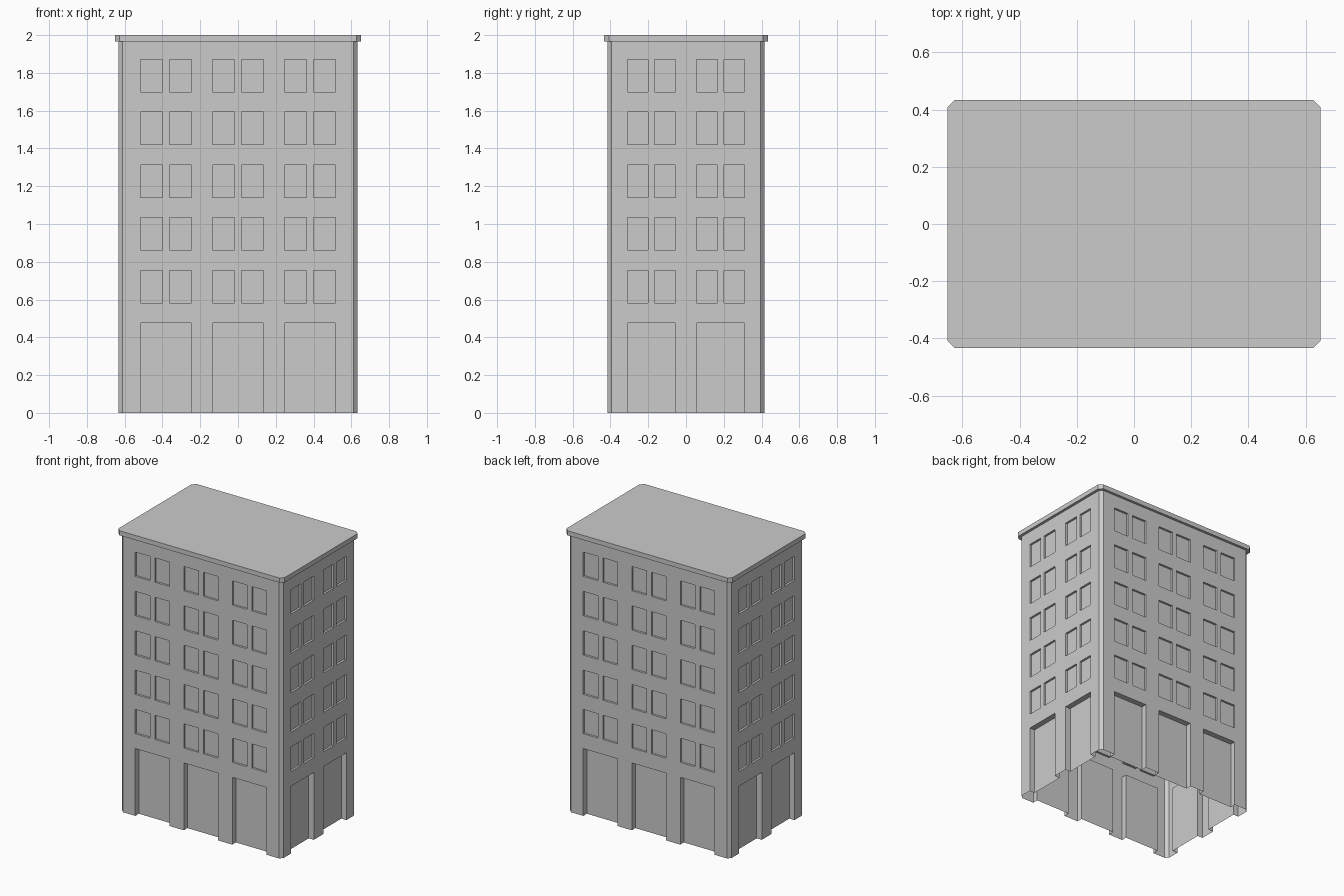
import bpy, bmesh
from mathutils import Matrix, Vector
from math import pi

if "Cube" in bpy.data.objects:
    bpy.data.objects.remove(bpy.data.objects["Cube"])

HX, HY, CH = 0.633, 0.415, 0.021      # body half sizes and corner chamfer
DOOR, WIN = 0.04, 0.015               # recess depths
WALL_TOP, TOP = 1.967, 2.0

# Height lines: ground, door top, then sill and head of five window rows
zs = [0, 0.477]
for i in range(5):
    zs += [0.583 + 0.279 * i, 0.755 + 0.279 * i]
zs.append(WALL_TOP)


def finish(name, bm):
    bmesh.ops.remove_doubles(bm, verts=bm.verts, dist=0.0005)
    bmesh.ops.recalc_face_normals(bm, faces=bm.faces)
    mesh = bpy.data.meshes.new(name)
    bm.to_mesh(mesh)
    bm.free()
    obj = bpy.data.objects.new(name, mesh)
    bpy.context.collection.objects.link(obj)
    return obj


def facade(bm, half, dist, bays, angle):
    """Wall of grid cells; recessed cells get side faces where depth changes."""
    rot = Matrix.Rotation(angle, 3, 'Z')
    xs = [-half] + [x for bay in bays for x in bay] + [half]

    def depth(i, j):
        k = (i - 1) % 4               # 0 window, 1 mullion, 2 window, 3 pier
        if i <= 0 or i >= len(xs) - 2 or k == 3:
            return 0
        if j == 0:
            return DOOR
        return WIN if j % 2 == 0 and j < len(zs) - 1 and k != 1 else 0

    def quad(*pts):
        bm.faces.new([bm.verts.new(rot @ Vector((x, d - dist, z))) for x, d, z in pts])

    for i in range(len(xs) - 1):
        for j in range(len(zs) - 1):
            x0, x1, z0, z1 = xs[i], xs[i + 1], zs[j], zs[j + 1]
            d = depth(i, j)
            quad((x0, d, z0), (x1, d, z0), (x1, d, z1), (x0, d, z1))
            if i < len(xs) - 2:
                e = depth(i + 1, j)
                if e != d:
                    quad((x1, d, z0), (x1, e, z0), (x1, e, z1), (x1, d, z1))
            if j < len(zs) - 2:
                e = depth(i, j + 1)
                if e != d:
                    quad((x0, d, z1), (x1, d, z1), (x1, e, z1), (x0, e, z1))


def octagon(hx, hy, c, z):
    return [Vector((x, y, z)) for x, y in (
        (-hx + c, -hy), (hx - c, -hy), (hx, -hy + c), (hx, hy - c),
        (hx - c, hy), (-hx + c, hy), (-hx, hy - c), (-hx, -hy + c))]


# Walls: three bays on the long sides, two on the short sides, open underneath
long_bays = [(c - 0.135 + s, c - 0.0185 + s, c + 0.0185 + s, c + 0.135 + s)
             for c, s in ((-0.381, 0), (0, 0), (0.381, 0))]
long_bays = [tuple(c + o for o in (-0.135, -0.0185, 0.0185, 0.135)) for c in (-0.381, 0, 0.381)]
short_bays = [tuple(c + o for o in (-0.128, -0.017, 0.017, 0.128)) for c in (-0.183, 0.183)]
bm = bmesh.new()
for k in range(4):
    if k % 2 == 0:
        facade(bm, HX - CH, HY, long_bays, k * pi / 2)
    else:
        facade(bm, HY - CH, HX, short_bays, k * pi / 2)

# Chamfered corner strips
for z0, z1 in zip(zs, zs[1:]):
    lo, hi = octagon(HX, HY, CH, z0), octagon(HX, HY, CH, z1)
    for a in (1, 3, 5, 7):
        b = (a + 1) % 8
        bm.faces.new([bm.verts.new(p) for p in (lo[a], lo[b], hi[b], hi[a])])
finish("walls", bm)

# Roof: overhanging cornice and flat top
bm = bmesh.new()
rings = [[bm.verts.new(p) for p in octagon(*r)] for r in (
    (HX, HY, CH, WALL_TOP), (0.652, 0.433, 0.025, WALL_TOP), (0.652, 0.433, 0.025, TOP))]
for lo, hi in zip(rings, rings[1:]):
    for a in range(8):
        b = (a + 1) % 8
        bm.faces.new((lo[a], lo[b], hi[b], hi[a]))
bm.faces.new(rings[-1])
finish("roof", bm)
